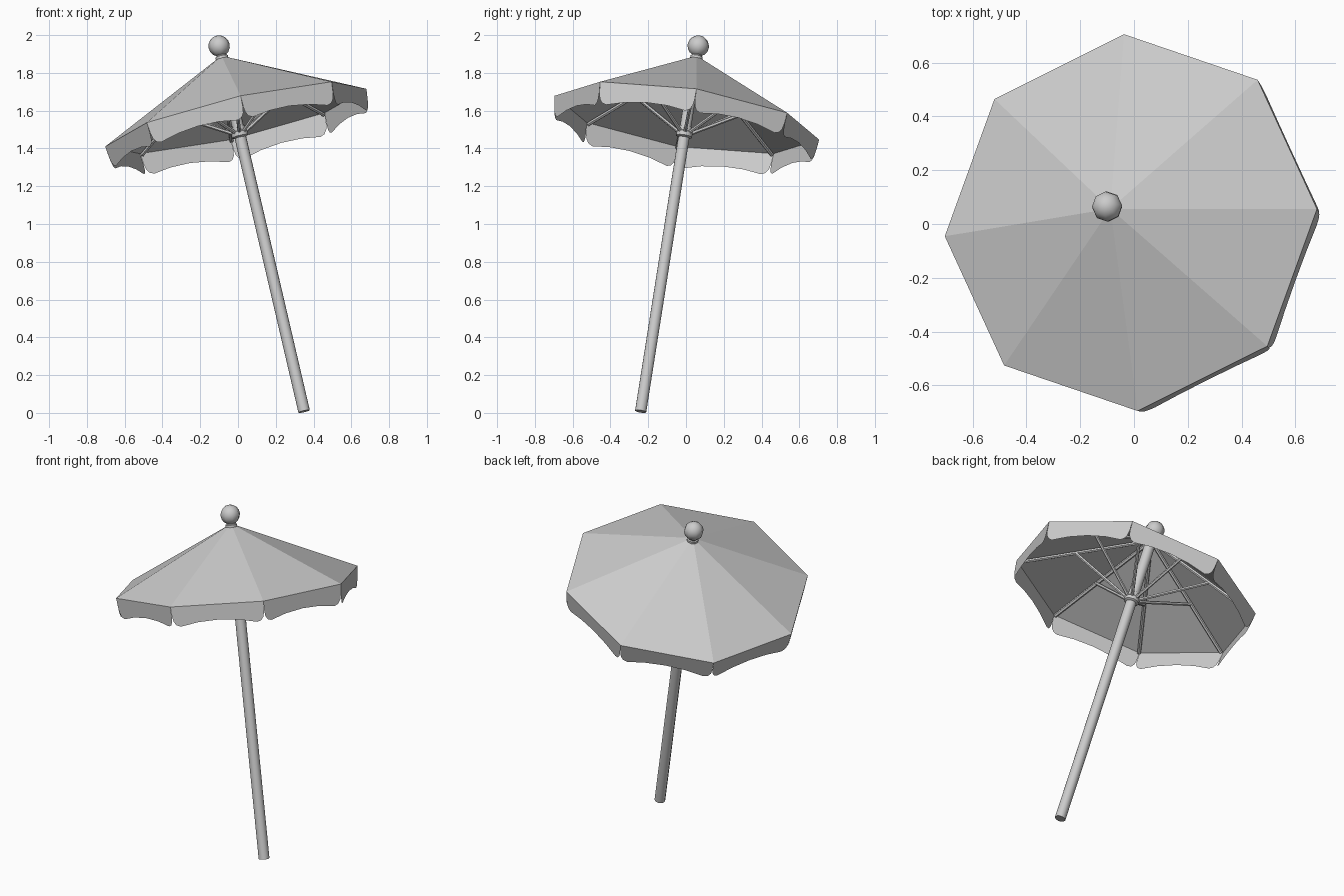
import bpy, bmesh
from math import pi, cos, sin, radians
from mathutils import Vector, Matrix

if "Cube" in bpy.data.objects:
    bpy.data.objects.remove(bpy.data.objects["Cube"])

# Tilted frame: local z runs up the pole, local x points at one canopy corner
BASE = Vector((0.35, -0.24, 0.008))
Z = Vector((-0.45, 0.305, 1.935)).normalized()
X = Vector((0.69, 0.0525, 0.165))
X = (X - Z * X.dot(Z)).normalized()
Y = Z.cross(X)
FRAME = Matrix.Translation(BASE) @ Matrix((X, Y, Z)).transposed().to_4x4()

SIDES = 8
RIM_R, RIM_H = 0.71, 1.615
TOP_R, TOP_H = 0.028, 1.942


def finish(name, bm, smooth=False):
    bm.normal_update()
    me = bpy.data.meshes.new(name)
    bm.to_mesh(me)
    bm.free()
    if smooth:
        me.shade_smooth()
        me.set_sharp_from_angle(angle=radians(50))
    ob = bpy.data.objects.new(name, me)
    bpy.context.collection.objects.link(ob)
    ob.matrix_world = FRAME
    return ob


def polar(r, a, h):
    return Vector((r * cos(a), r * sin(a), h))


def lathe(name, profile, n):
    """Revolve (radius, height) points listed from bottom to top, capping both ends."""
    bm = bmesh.new()
    rings = [[bm.verts.new(polar(r, 2 * pi * i / n, h)) for i in range(n)]
             for r, h in profile]
    for lo, hi in zip(rings, rings[1:]):
        for i in range(n):
            j = (i + 1) % n
            bm.faces.new((lo[i], lo[j], hi[j], hi[i]))
    bm.faces.new(rings[0][::-1])
    bm.faces.new(rings[-1])
    return finish(name, bm, True)


def add_rod(bm, a, b, r):
    d = b - a
    m = Matrix.Translation((a + b) / 2) @ d.to_track_quat('Z', 'Y').to_matrix().to_4x4()
    bmesh.ops.create_cone(bm, cap_ends=True, segments=6, radius1=r, radius2=r,
                          depth=d.length, matrix=m)


angles = [2 * pi * i / SIDES for i in range(SIDES)]

# Pole, sliding hub and collar under the finial
lathe("pole", [(0.031, 0), (0.031, 1.94)], 10)
lathe("hub", [(0.032, 1.505), (0.044, 1.512), (0.044, 1.535),
              (0.037, 1.54), (0.037, 1.565)], 10)
lathe("finial_collar", [(0.034, 1.93), (0.034, 1.952), (0.027, 1.956), (0.027, 1.975)], 10)

# Finial ball
bm = bmesh.new()
bmesh.ops.create_uvsphere(bm, u_segments=8, v_segments=8, radius=0.057,
                          matrix=Matrix.Translation((0, 0, 2.009)))
finish("finial_ball", bm, True)

# Canopy: eight flat panels
bm = bmesh.new()
top = [bm.verts.new(polar(TOP_R, a, TOP_H)) for a in angles]
rim = [bm.verts.new(polar(RIM_R, a, RIM_H)) for a in angles]
for i in range(SIDES):
    j = (i + 1) % SIDES
    bm.faces.new((rim[i], rim[j], top[j], top[i]))
finish("canopy", bm)

# Valance: one hanging flap per side with rounded lower corners (fraction, drop)
half = [(0.0, 0.0), (0.006, 0.06), (0.018, 0.09), (0.045, 0.111), (0.09, 0.12), (0.28, 0.1)]
outline = half + [(0.5, 0.092)] + [(1 - u, d) for u, d in reversed(half)]
bm = bmesh.new()
for i in range(SIDES):
    p = polar(RIM_R, angles[i], RIM_H)
    q = polar(RIM_R, angles[i] + 2 * pi / SIDES, RIM_H)
    inward = -polar(0.1, angles[i] + pi / SIDES, 0)
    bm.faces.new([bm.verts.new(p.lerp(q, u) + d * (inward - Vector((0, 0, 1))))
                  for u, d in outline])
finish("valance", bm)

# Ribs under each canopy seam, and struts from the hub to the middle of each rib
ribs, struts = bmesh.new(), bmesh.new()
for a in angles:
    inner = polar(TOP_R, a, TOP_H - 0.018)
    outer = polar(RIM_R - 0.012, a, RIM_H - 0.01)
    add_rod(ribs, inner, outer, 0.011)
    add_rod(struts, polar(0.036, a, 1.535), inner.lerp(outer, 0.55), 0.01)
finish("ribs", ribs, True)
finish("struts", struts, True)
